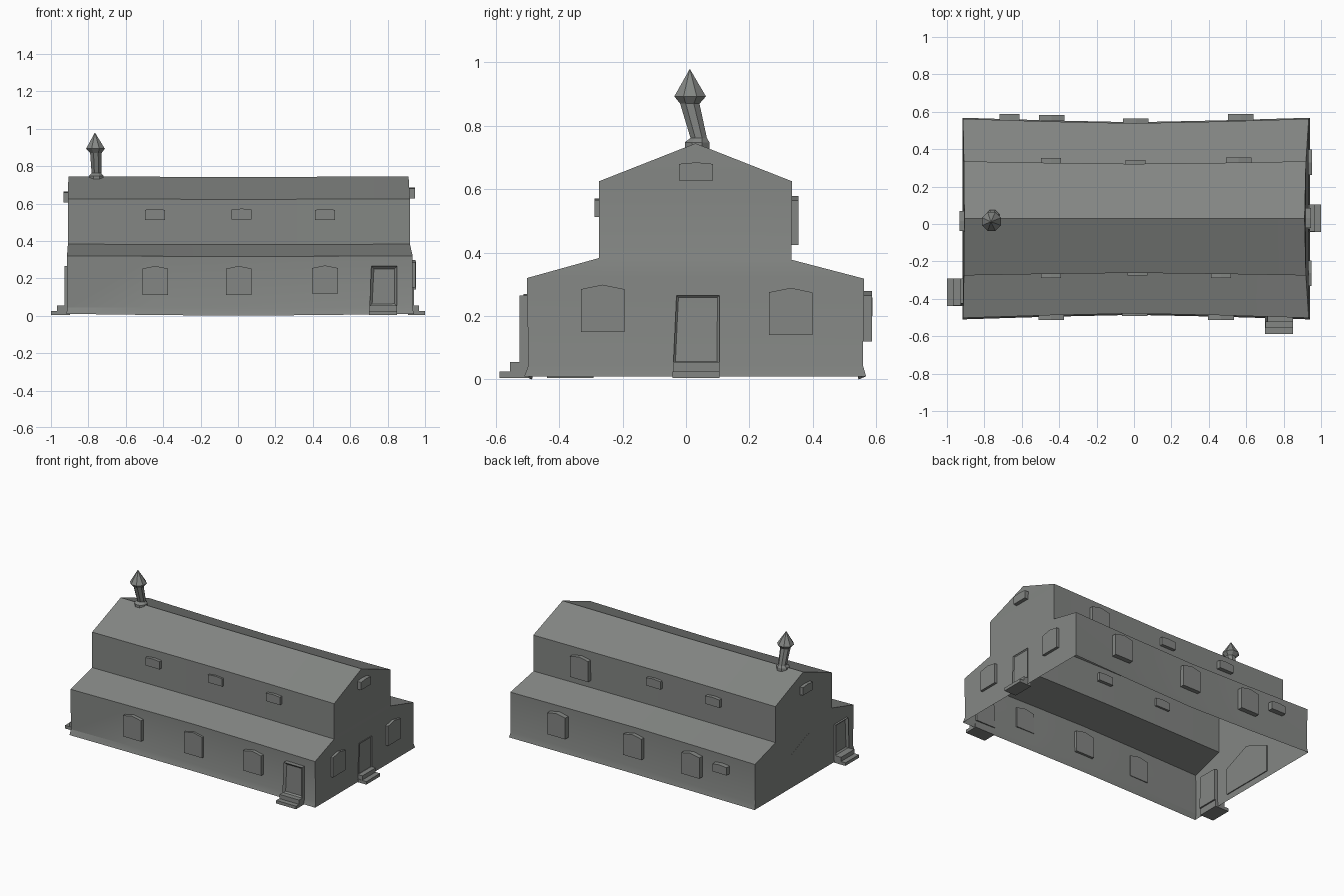
import bpy, bmesh, math
from mathutils import Vector

if "Cube" in bpy.data.objects:
    bpy.data.objects.remove(bpy.data.objects["Cube"])

grey = bpy.data.materials.new("weathered grey")
grey.diffuse_color = (0.23, 0.24, 0.23, 1)
grey.use_nodes = True
grey.node_tree.nodes["Principled BSDF"].inputs["Base Color"].default_value = grey.diffuse_color


def finish(name, bm, smooth=False, closed=True):
    if closed:
        bmesh.ops.recalc_face_normals(bm, faces=bm.faces)
    me = bpy.data.meshes.new(name)
    bm.to_mesh(me)
    bm.free()
    ob = bpy.data.objects.new(name, me)
    bpy.context.collection.objects.link(ob)
    me.materials.append(grey)
    if smooth:
        bpy.ops.object.select_all(action='DESELECT')
        ob.select_set(True)
        bpy.context.view_layer.objects.active = ob
        bpy.ops.object.shade_smooth_by_angle(angle=math.radians(20))
    return ob


# Outward distance d, position along wall u, height z -> world
SIDES = {
    "front": lambda u, d, z: (u, -d, z),
    "back": lambda u, d, z: (u, d, z),
    "right": lambda u, d, z: (d, u, z),
    "left": lambda u, d, z: (-d, u, z),
}


def slab(name, side, profile, d0, d1, inset=0, depth=0):
    """Extrude a (u, z) outline from d0 out to d1, optionally recessing the face."""
    bm = bmesh.new()
    f = SIDES[side]
    inner = [bm.verts.new(f(u, d0, z)) for u, z in profile]
    outer = [bm.verts.new(f(u, d1, z)) for u, z in profile]
    n = len(profile)
    bm.faces.new(inner[::-1])
    face = bm.faces.new(outer)
    for i in range(n):
        bm.faces.new((inner[i], inner[(i + 1) % n], outer[(i + 1) % n], outer[i]))
    bmesh.ops.recalc_face_normals(bm, faces=bm.faces)
    if inset:
        bmesh.ops.inset_individual(bm, faces=[face], thickness=inset, depth=-depth)
    return finish(name, bm)


def box_outline(u0, u1, z0, z1):
    return [(u0, z0), (u1, z0), (u1, z1), (u0, z1)]


def peaked(u, w, z0, z1, rise):
    return [(u - w / 2, z0), (u + w / 2, z0), (u + w / 2, z1), (u, z1 + rise), (u - w / 2, z1)]


# Barn shell: stepped gable section, sagging inwards at mid length, open below
section = [(-0.51, 0.01), (-0.497, 0.045), (-0.502, 0.32), (-0.275, 0.383), (-0.275, 0.625),
           (0.03, 0.745), (0.335, 0.625), (0.332, 0.378), (0.562, 0.318), (0.558, 0.045), (0.568, 0.01)]
bm = bmesh.new()
rings = []
for t in (-1, -0.5, 0, 0.5, 1):
    sag = 1 - abs(t) ** 1.3
    ring = []
    for y, z in section:
        bow = 0.025 * ((y - 0.03) / 0.54) ** 2 * abs(t) ** 3
        if z < 0.02:
            bow += 0.006 * abs(t)
        x = t * 0.907 + math.copysign(bow * (0.9 if t > 0 else 0.3), t) + (0.005 if t > 0 else 0)
        out = 0.024 * sag * (y - 0.03) / 0.54
        ring.append(bm.verts.new((x, y - out, z - 0.01 * sag * (z < 0.02) - 0.003 * sag)
                                 if z > 0.02 else (x, y - out, z - 0.01 * sag)))
    rings.append(ring)
for a, b in zip(rings, rings[1:]):
    for i in range(len(section) - 1):
        bm.faces.new((a[i], b[i], b[i + 1], a[i + 1]))
# End walls in horizontal strips, mirrored about the ridge
for ring, flip in ((rings[0], True), (rings[-1], False)):
    for i in range(4):
        quad = [ring[i], ring[10 - i], ring[9 - i], ring[i + 1]]
        bm.faces.new(quad[::-1] if flip else quad)
    tri = [ring[4], ring[6], ring[5]]
    bm.faces.new(tri[::-1] if flip else tri)
finish("barn_shell", bm, smooth=True, closed=False)

# Large peaked windows: side, centre, outer distance, sill, shoulder
for side, u, d, z0, z1 in [
        ("front", -0.443, 0.512, 0.11, 0.252), ("front", 0.005, 0.492, 0.11, 0.252),
        ("front", 0.465, 0.512, 0.12, 0.255),
        ("back", -0.44, 0.583, 0.12, 0.262), ("back", 0.01, 0.565, 0.12, 0.262),
        ("back", 0.57, 0.587, 0.12, 0.265), ("back", 0.56, 0.355, 0.425, 0.565),
        ("right", -0.263, 0.95, 0.15, 0.285), ("right", 0.33, 0.952, 0.14, 0.275)]:
    slab(side + "_window", side, peaked(u, 0.137, z0, z1, 0.014), d - 0.033, d)

# Small windows: side, centre, outer distance, sill
for side, u, d, z0 in [
        ("front", -0.445, 0.288, 0.513), ("front", 0.02, 0.275, 0.515), ("front", 0.465, 0.288, 0.513),
        ("back", -0.445, 0.352, 0.513), ("back", 0.008, 0.342, 0.513),
        ("back", -0.665, 0.588, 0.2),
        ("right", 0.032, 0.945, 0.627), ("left", 0.015, 0.932, 0.605)]:
    slab(side + "_small_window", side, peaked(u, 0.107, z0, z0 + 0.053, 0.005), d - 0.035, d)

# Doors with recessed panel and two steps
for side, u0, u1, wall, step in [("front", 0.703, 0.85, 0.525, 0.588),
                                 ("right", -0.04, 0.105, 0.94, 1.0),
                                 ("left", -0.435, -0.292, 0.928, 1.0)]:
    frame = [(u0, 0.05), (u1, 0.05), (u1, 0.265), (u0 + 0.01, 0.265)]
    slab(side + "_door", side, frame, wall - 0.04, wall, 0.02, 0.014)
    slab(side + "_upper_step", side, box_outline(u0, u1, 0.022, 0.055), wall - 0.03, step - 0.033)
    slab(side + "_lower_step", side, box_outline(u0 - 0.003, u1, 0.005, 0.026), wall - 0.03, step)

# Large barn door, almost flush with the left end wall
slab("barn_door", "left", peaked(-0.01, 0.38, 0.05, 0.23, 0.08), 0.908, 0.915)

# Leaning stove pipe with collar and pointed cap: (x, y, z, radius)
stations = [(-0.757, 0.035, 0.725, 0.042), (-0.757, 0.035, 0.748, 0.042), (-0.757, 0.04, 0.762, 0.028),
            (-0.76, 0.012, 0.87, 0.033), (-0.762, 0.013, 0.893, 0.054)]
bm = bmesh.new()
N = 8
pipe = [[bm.verts.new((x + r * math.cos(2 * math.pi * (k + 0.5) / N), y + r * math.sin(2 * math.pi * (k + 0.5) / N),
                       z + 0.0 * k)) for k in range(N)] for x, y, z, r in stations]
tip = bm.verts.new((-0.765, 0.012, 0.98))
bm.faces.new(pipe[0])
for a, b in zip(pipe, pipe[1:]):
    for k in range(N):
        bm.faces.new((a[k], a[(k + 1) % N], b[(k + 1) % N], b[k]))
for k in range(N):
    bm.faces.new((pipe[-1][k], pipe[-1][(k + 1) % N], tip))
finish("stove_pipe", bm)
